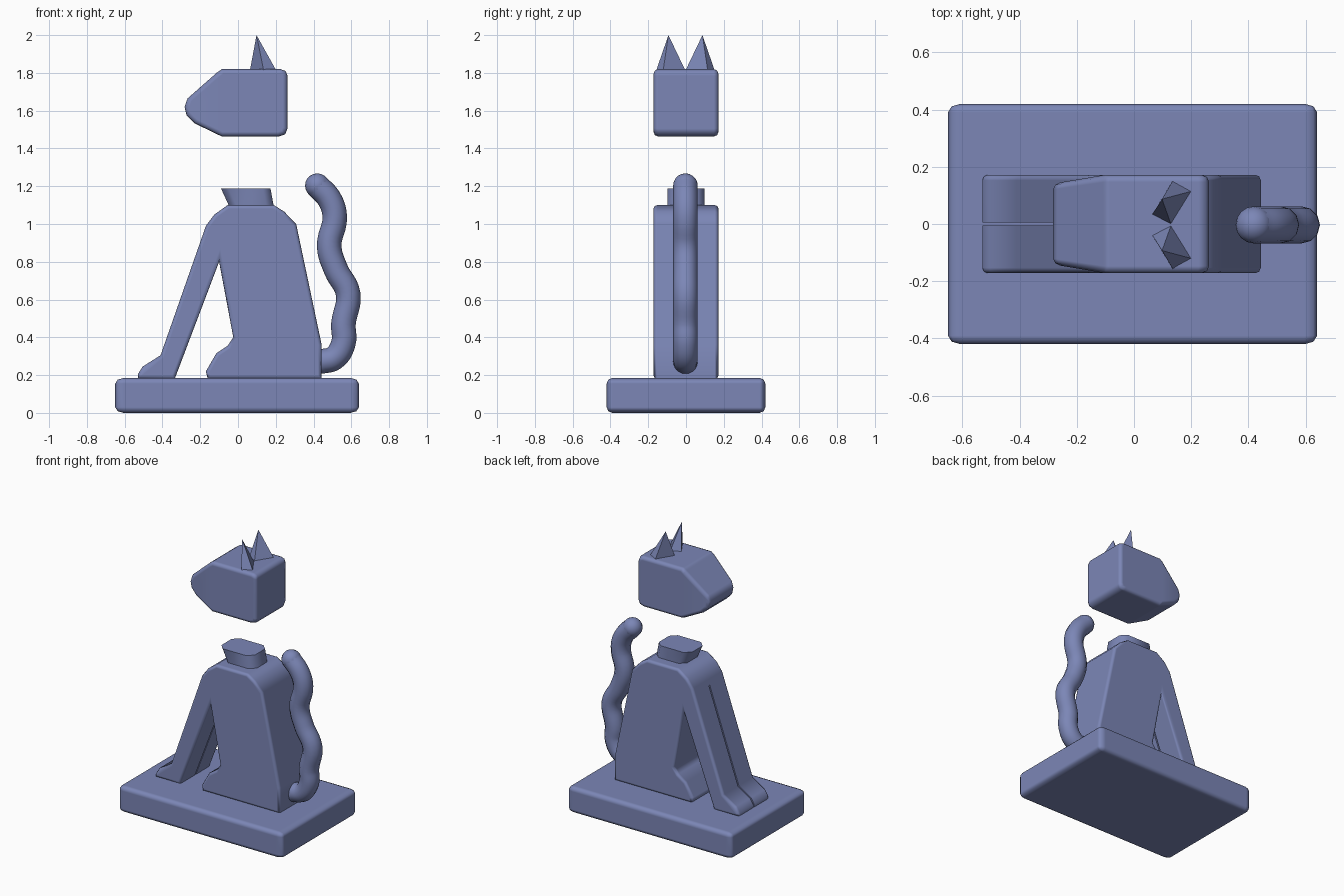
import bpy, bmesh
from mathutils import Vector

if "Cube" in bpy.data.objects:
    bpy.data.objects.remove(bpy.data.objects["Cube"])

# one slate-blue colour for the whole statue
blue = bpy.data.materials.new("slate_blue")
blue.diffuse_color = (0.20, 0.24, 0.47, 1)
blue.use_nodes = True
blue.node_tree.nodes["Principled BSDF"].inputs["Base Color"].default_value = blue.diffuse_color


def finish(name, bm, smooth=True, angle=0.8, weighted=False):
    bmesh.ops.recalc_face_normals(bm, faces=bm.faces)
    me = bpy.data.meshes.new(name)
    bm.to_mesh(me)
    bm.free()
    me.materials.append(blue)
    ob = bpy.data.objects.new(name, me)
    bpy.context.collection.objects.link(ob)
    if smooth:
        bpy.ops.object.select_all(action='DESELECT')
        ob.select_set(True)
        bpy.context.view_layer.objects.active = ob
        bpy.ops.object.shade_smooth_by_angle(angle=angle)
    if weighted:
        weight_normals(ob)
    return ob


def weight_normals(ob):
    """Keep the big faces flat and let only the rounded edges blend."""
    wn = ob.modifiers.new("weighted_normals", 'WEIGHTED_NORMAL')
    wn.keep_sharp = True
    wn.weight = 100


def prism(profile, half):
    """Extrude an x-z profile symmetrically along y."""
    bm = bmesh.new()
    face = bm.faces.new([bm.verts.new((x, -half, z)) for x, z in profile])
    ext = bmesh.ops.extrude_face_region(bm, geom=[face])
    for v in ext['geom']:
        if isinstance(v, bmesh.types.BMVert):
            v.co.y = half
    bmesh.ops.recalc_face_normals(bm, faces=bm.faces)
    return bm


def bevel_caps(bm, width, segments=2):
    caps = [e for e in bm.edges if abs(e.verts[0].co.y - e.verts[1].co.y) < 0.02]
    bmesh.ops.bevel(bm, geom=caps, offset=width, segments=segments,
                    profile=0.5, affect='EDGES', clamp_overlap=True)


# base slab, beveled before stretching so the long sides round further
bm = bmesh.new()
bmesh.ops.create_cube(bm, size=1)
for v in bm.verts:
    v.co = Vector((v.co.x * 0.86, v.co.y * 0.84, v.co.z * 0.185))
bmesh.ops.bevel(bm, geom=bm.edges[:], offset=0.03, segments=2, profile=0.5, affect='EDGES')
for v in bm.verts:
    v.co = Vector((v.co.x * 1.5 - 0.005, v.co.y, v.co.z + 0.0925))
finish("base", bm, weighted=True)

# body with front and hind legs
body_profile = [(-0.055, 1.1), (-0.125, 1.05), (-0.17, 0.99), (-0.41, 0.305),
                (-0.505, 0.245), (-0.53, 0.205), (-0.53, 0.18), (-0.335, 0.18),
                (-0.1, 0.8), (-0.025, 0.4), (-0.055, 0.355), (-0.115, 0.315),
                (-0.17, 0.22), (-0.16, 0.18), (0.443, 0.18), (0.443, 0.36),
                (0.308, 1.0), (0.245, 1.065), (0.19, 1.1)]
bm = prism(body_profile, 0.172)
bevel_caps(bm, 0.02)
body = finish("body", bm)

# slot separating the two front legs
slot = finish("leg_slot_cutter", prism(
    [(-0.24, 0.97), (-0.165, 0.95), (-0.095, 0.8), (-0.31, 0.15), (-0.6, 0.15), (-0.6, 0.35)],
    0.005), smooth=False)
slot.hide_render = True
slot.hide_set(True)
cut = body.modifiers.new("leg_slot", 'BOOLEAN')
cut.operation = 'DIFFERENCE'
cut.solver = 'EXACT'
cut.object = slot
weight_normals(body)

# neck, an eight-sided collar leaning outward at the front
bm = bmesh.new()
rings = []
for x0, x1, z in [(-0.045, 0.19, 1.09), (-0.09, 0.172, 1.188)]:
    c, h = 0.04, 0.097
    pts = [(x0 + c, -h), (x1 - c, -h), (x1, -h + c), (x1, h - c),
           (x1 - c, h), (x0 + c, h), (x0, h - c), (x0, -h + c)]
    rings.append([bm.verts.new((x, y, z)) for x, y in pts])
for i in range(8):
    j = (i + 1) % 8
    bm.faces.new((rings[0][i], rings[0][j], rings[1][j], rings[1][i]))
bm.faces.new(rings[0])
bm.faces.new(rings[1])
finish("neck", bm, angle=0.9)

# head, narrowing toward the snout
head_profile = [(-0.085, 1.82), (-0.11, 1.803), (-0.267, 1.665), (-0.283, 1.62),
                (-0.272, 1.575), (-0.23, 1.533), (-0.085, 1.463), (0.215, 1.463),
                (0.25, 1.475), (0.262, 1.505), (0.262, 1.785), (0.252, 1.81), (0.225, 1.82)]
bm = prism(head_profile, 0.172)
bevel_caps(bm, 0.025)
bmesh.ops.bisect_plane(bm, geom=bm.verts[:] + bm.edges[:] + bm.faces[:],
                       plane_co=(-0.1, 0, 0), plane_no=(1, 0, 0), dist=1e-5)
for v in bm.verts:
    if v.co.x < -0.1:
        v.co.y *= 1 - 0.18 * (-0.1 - v.co.x) / 0.183
finish("head", bm, weighted=True)

# ears
for side, name in ((1, "ear_left"), (-1, "ear_right")):
    bm = bmesh.new()
    foot = [bm.verts.new((x, side * y - 0.003, 1.812)) for x, y in
            [(0.136, 0.155), (0.203, 0.118), (0.13, 0.0), (0.063, 0.035)]]
    tip = bm.verts.new((0.098, side * 0.09 - 0.003, 2.0))
    bm.faces.new(foot)
    for i in range(4):
        bm.faces.new((foot[i], foot[(i + 1) % 4], tip))
    finish(name, bm, smooth=False)

# wavy tail
R = 0.065
path = [(0.442, 0.272), (0.508, 0.29), (0.558, 0.37), (0.558, 0.47), (0.583, 0.63),
        (0.518, 0.76), (0.483, 0.88), (0.512, 1.04), (0.485, 1.13), (0.42, 1.203)]
cu = bpy.data.curves.new("tail", 'CURVE')
cu.dimensions = '3D'
cu.bevel_depth = R
cu.bevel_resolution = 4
cu.resolution_u = 6
cu.materials.append(blue)
sp = cu.splines.new('BEZIER')
sp.bezier_points.add(len(path) - 1)
for p, (x, z) in zip(sp.bezier_points, path):
    p.co = (x, -0.003, z)
    p.handle_left_type = p.handle_right_type = 'AUTO'
bpy.context.collection.objects.link(bpy.data.objects.new("tail", cu))

# rounded tail ends
for name, (x, z) in (("tail_root", path[0]), ("tail_tip", path[-1])):
    bm = bmesh.new()
    bmesh.ops.create_uvsphere(bm, u_segments=16, v_segments=10, radius=R)
    bmesh.ops.translate(bm, verts=bm.verts, vec=(x, -0.003, z))
    finish(name, bm, angle=1.0)
